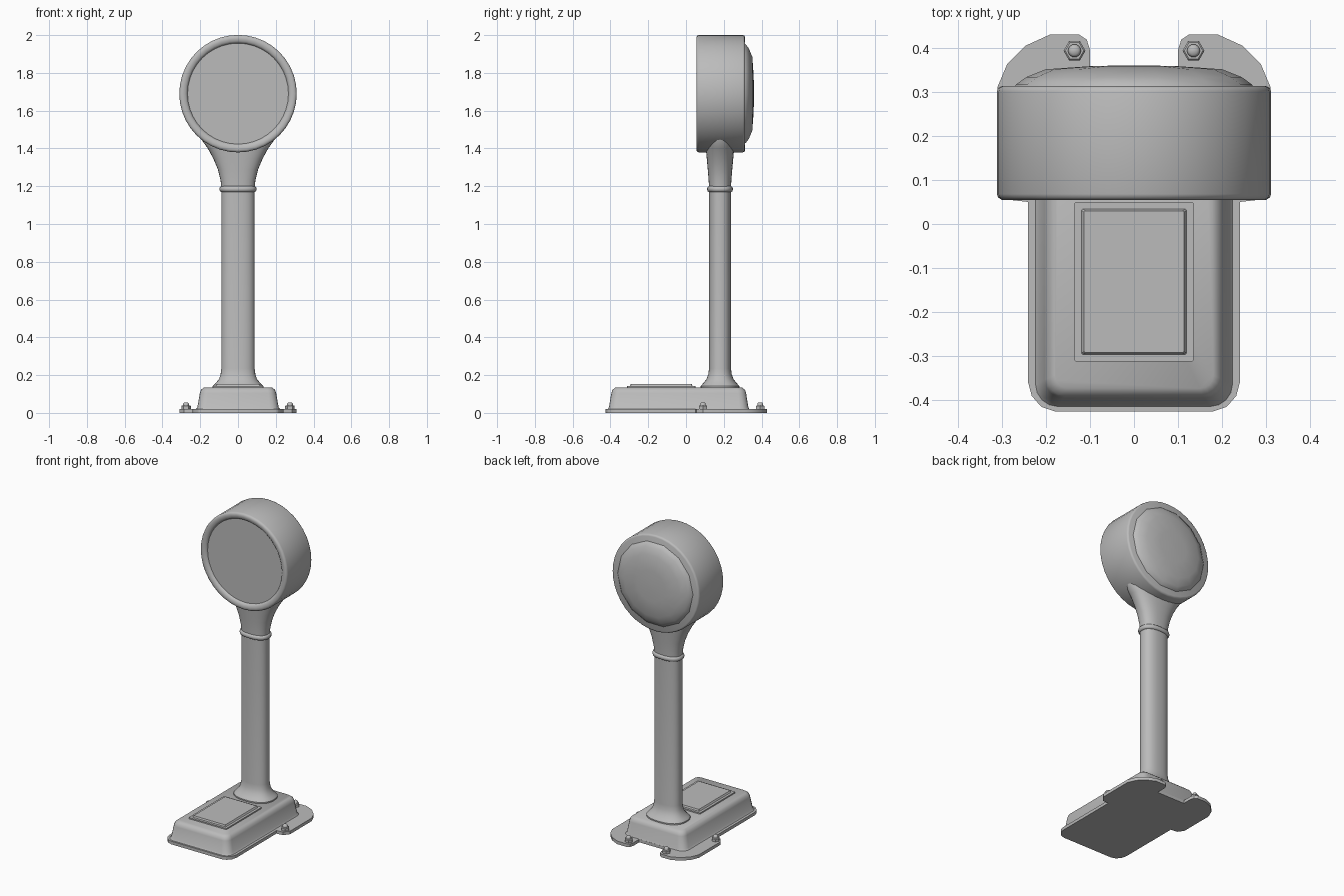
import bpy, bmesh
from math import sin, cos, pi, copysign
from mathutils import Vector

cube = bpy.data.objects.get("Cube")
if cube:
    bpy.data.objects.remove(cube, do_unlink=True)

grey = bpy.data.materials.new("plain grey")
grey.use_nodes = True
colour = (0.5, 0.5, 0.5, 1)
grey.diffuse_color = colour
grey.node_tree.nodes["Principled BSDF"].inputs["Base Color"].default_value = colour


def finish(name, bm, angle=40):
    """Turn a bmesh into a shaded object."""
    bmesh.ops.recalc_face_normals(bm, faces=bm.faces)
    mesh = bpy.data.meshes.new(name)
    bm.to_mesh(mesh)
    bm.free()
    mesh.materials.append(grey)
    obj = bpy.data.objects.new(name, mesh)
    bpy.context.collection.objects.link(obj)
    bpy.ops.object.select_all(action='DESELECT')
    obj.select_set(True)
    bpy.context.view_layer.objects.active = obj
    bpy.ops.object.shade_smooth_by_angle(angle=angle * pi / 180)
    return obj


def loft(name, rings, angle=40):
    """Skin a stack of equal rings and cap both ends."""
    bm = bmesh.new()
    loops = [[bm.verts.new(p) for p in ring] for ring in rings]
    n = len(loops[0])
    for a, b in zip(loops, loops[1:]):
        for i in range(n):
            j = (i + 1) % n
            bm.faces.new((a[i], a[j], b[j], b[i]))
    bm.faces.new(loops[0])
    bm.faces.new(loops[-1])
    return finish(name, bm, angle)


def oval(cx, cy, rx, ry, z, n=32, power=2.0):
    """Horizontal superellipse ring."""
    pts = []
    for i in range(n):
        c, s = cos(2 * pi * i / n), sin(2 * pi * i / n)
        pts.append(Vector((cx + rx * copysign(abs(c) ** (2 / power), c),
                           cy + ry * copysign(abs(s) ** (2 / power), s), z)))
    return pts


def rounded(hx, y0, y1, r, z, steps=4):
    """Horizontal rounded rectangle ring."""
    pts = []
    corners = ((hx - r, y1 - r), (r - hx, y1 - r), (r - hx, y0 + r), (hx - r, y0 + r))
    for k, (x, y) in enumerate(corners):
        for i in range(steps + 1):
            a = (k + i / steps) * pi / 2
            pts.append(Vector((x + r * cos(a), y + r * sin(a), z)))
    return pts


def disc(r, y, n):
    """Vertical ring facing the front, around the head centre."""
    return [Vector((r * cos(2 * pi * i / n), y, 1.69 + r * sin(2 * pi * i / n)))
            for i in range(n)]


# Floor flange with two bolt ears at the back, mirrored outline
half = [(.18, -.425), (.21, -.415), (.232, -.39), (.24, -.36), (.24, .05),
        (.285, .055), (.31, .09), (.31, .31), (.288, .362), (.245, .405),
        (.19, .43), (.125, .43), (.107, .418), (.1, .395), (.1, .335)]
outline = half + [(-x, y) for x, y in reversed(half)]
loft("floor_flange", [[Vector((x, y, z)) for x, y in outline] for z in (0, .02)], 30)

# Base housing with sloping walls and a soft top edge
loft("base_housing", [rounded(hx, y0, y1, r, z) for hx, y0, y1, r, z in (
    (.225, -.415, .335, .05, .018), (.215, -.408, .33, .048, .03),
    (.202, -.395, .318, .042, .105), (.196, -.39, .312, .04, .122),
    (.18, -.373, .296, .03, .135))], 50)

# Stepped platform plate
loft("platform_plate", [rounded(hx, y0, y1, .003, z, 1) for hx, y0, y1, z in (
    (.135, -.312, .05, .13), (.135, -.312, .05, .143),
    (.119, -.296, .034, .143), (.113, -.292, .03, .153))], 20)

# Column with its flared foot
PILLAR_Y = .18
loft("column", [oval(0, PILLAR_Y, rx, ry, z, power=2.4) for rx, ry, z in (
    (.132, .102, .13), (.132, .102, .143), (.118, .088, .158), (.101, .072, .178),
    (.092, .062, .205), (.088, .058, .235), (.088, .058, 1.19))])

# Collar ring
loft("collar", [oval(0, PILLAR_Y, .087 + d, .057 + d, 1.185 + z, power=2.4)
                for d, z in ((.002, -.015), (.009, -.011), (.012, 0), (.009, .011), (.002, .015))], 60)

# Neck flaring into the head
loft("neck", [oval(0, PILLAR_Y, rx, ry, z, power=2.4) for rx, ry, z in (
    (.088, .058, 1.18), (.092, .06, 1.23), (.107, .065, 1.29), (.13, .07, 1.345),
    (.16, .075, 1.4), (.192, .079, 1.445), (.195, .079, 1.5))])

# Round head with a raised front rim around the recessed dial face
loft("head", [disc(r, y, 40) for r, y in (
    (.267, .071), (.27, .064), (.278, .057), (.29, .055), (.3, .055), (.308, .06),
    (.311, .068), (.311, .3), (.308, .309), (.3, .313))], 50)

# Faceted domed back cover
loft("back_cover", [disc(r, y, 14) for r, y in (
    (.272, .305), (.268, .316), (.245, .333), (.2, .351), (.1, .358), (.02, .36))], 35)

# Anchor bolts: hex nut and rounded stud
for side, label in ((1, "left"), (-1, "right")):
    for x, y, place in ((.135, .393, "rear"), (.275, .09, "side")):
        loft(f"{label}_{place}_nut", [oval(side * x, y, r, r, z, 6)
                                      for r, z in ((.025, .018), (.025, .036), (.021, .04))], 20)
        loft(f"{label}_{place}_stud", [oval(side * x, y, r, r, z, 10)
                                       for r, z in ((.015, .035), (.015, .05), (.009, .056))], 50)
